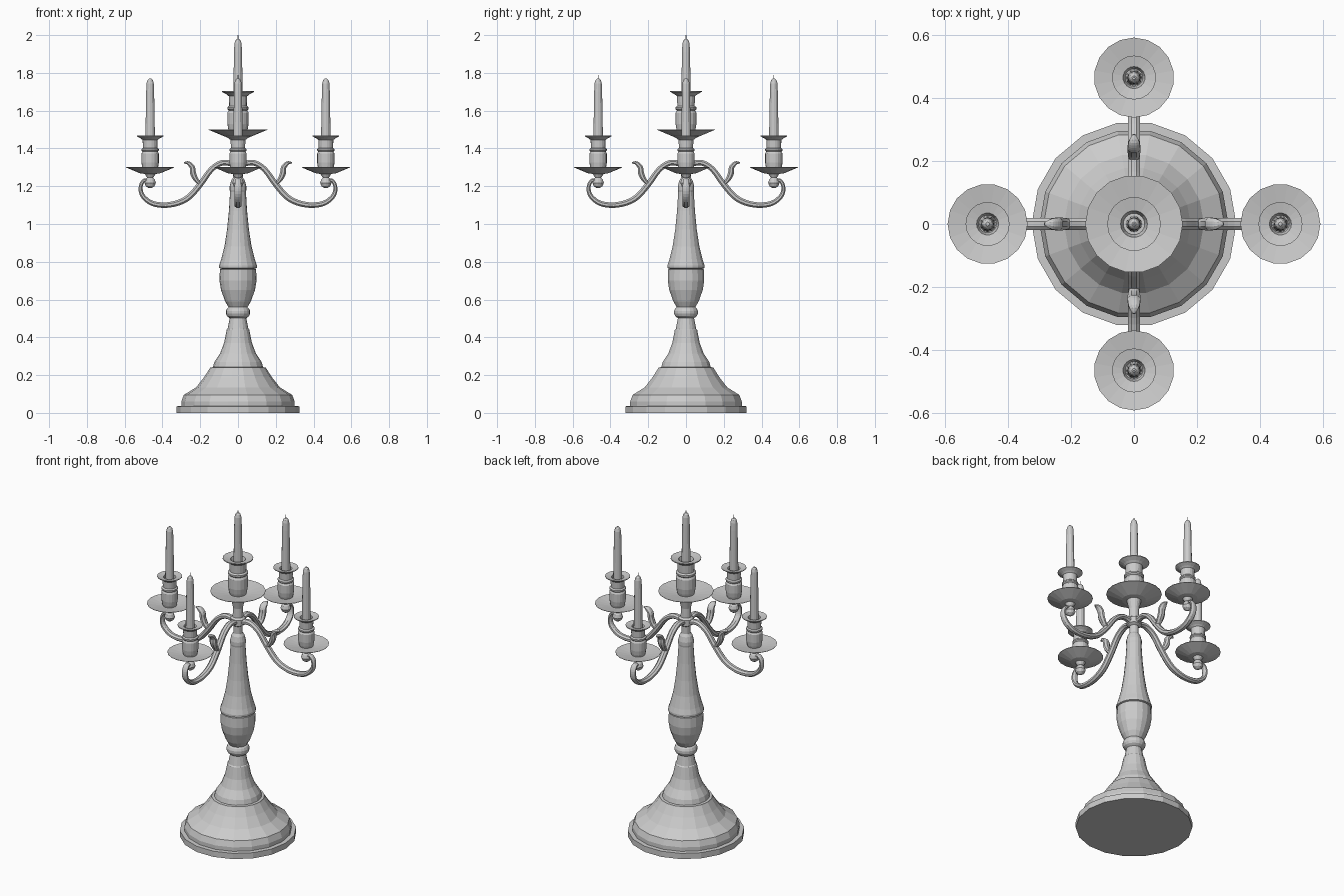
import bpy, bmesh, math
from mathutils import Vector, Matrix

cube = bpy.data.objects.get("Cube")
if cube:
    bpy.data.objects.remove(cube, do_unlink=True)

metal = bpy.data.materials.new("light grey")
metal.use_nodes = True
GREY = (0.6, 0.6, 0.6, 1)
metal.diffuse_color = GREY
metal.node_tree.nodes["Principled BSDF"].inputs["Base Color"].default_value = GREY


def finish(name, bm, matrix=Matrix()):
    bmesh.ops.recalc_face_normals(bm, faces=bm.faces)
    mesh = bpy.data.meshes.new(name)
    bm.to_mesh(mesh)
    bm.free()
    mesh.materials.append(metal)
    obj = bpy.data.objects.new(name, mesh)
    obj.matrix_world = matrix
    bpy.context.collection.objects.link(obj)
    return obj


def bridge(bm, rings):
    for a, b in zip(rings, rings[1:]):
        n = len(a)
        for i in range(n):
            j = (i + 1) % n
            bm.faces.new((a[i], a[j], b[j], b[i]))
    bm.faces.new(rings[0][::-1])
    bm.faces.new(rings[-1])


def lathe(name, profile, sides=18, matrix=Matrix()):
    """Turn (radius, height) points about the z axis."""
    bm = bmesh.new()
    rings = [[bm.verts.new((r * math.cos(math.tau * i / sides),
                            r * math.sin(math.tau * i / sides), z))
              for i in range(sides)] for r, z in profile]
    bridge(bm, rings)
    return finish(name, bm, matrix)


def smooth_path(points, steps=4):
    """Catmull-Rom samples of (x, z, half thickness, half width)."""
    p = [Vector(q) for q in points]
    p = [p[0]] + p + [p[-1]]
    out = []
    for a, b, c, d in zip(p, p[1:], p[2:], p[3:]):
        for k in range(steps):
            t = k / steps
            out.append(0.5 * (2 * b + (c - a) * t + (2 * a - 5 * b + 4 * c - d) * t * t
                              + (3 * b - a - 3 * c + d) * t ** 3))
    return out + [p[-1]]


def sweep(name, points, matrix, sides=8):
    """Oval tube following a path in the xz plane."""
    bm = bmesh.new()
    path = smooth_path(points)
    rings = []
    for i, s in enumerate(path):
        d = path[min(i + 1, len(path) - 1)] - path[max(i - 1, 0)]
        side = Vector((-d[1], 0, d[0])).normalized()
        ring = []
        for k in range(sides):
            a = math.tau * (k + 0.5) / sides
            ring.append(bm.verts.new(Vector((s[0], 0, s[1])) + side * s[2] * math.cos(a)
                                     + Vector((0, s[3] * math.sin(a), 0))))
        rings.append(ring)
    bridge(bm, rings)
    return finish(name, bm, matrix)


# Foot and turned column
lathe("base", [(.325, 0), (.325, .035), (.3, .036), (.3, .06), (.287, .095), (.222, .135),
               (.18, .188), (.15, .235), (.148, .24), (.133, .242), (.125, .27), (.095, .315),
               (.074, .37), (.06, .44), (.055, .445), (.042, .51)])
lathe("column", [(.042, .5), (.058, .512), (.064, .525), (.064, .54), (.058, .553), (.05, .56),
                 (.068, .59), (.09, .65), (.098, .7), (.096, .76), (.088, .763), (.1, .767),
                 (.1, .78), (.09, .81), (.072, .88), (.058, .97), (.048, 1.07), (.042, 1.17),
                 (.044, 1.18), (.044, 1.2), (.036, 1.23), (.026, 1.245), (.026, 1.29),
                 (.042, 1.3), (.042, 1.335), (.03, 1.345), (.028, 1.4), (.04, 1.455),
                 (.04, 1.47)])


# Drip dish, candle cup, candle and wick
def holder(name, x, scale, z0, candle_top, matrix, wick_top=None):
    place = matrix @ Matrix.Translation((x, 0, 0))

    def part(suffix, rz, sides=18):
        lathe(name + suffix, [(r * scale, z0 + z * scale) for r, z in rz], sides, place)

    part("_dish", [(.03, 0), (.055, .004), (.127, .034), (.127, .036), (.045, .022)])
    part("_cup", [(.036, .015), (.042, .035), (.046, .06), (.046, .108), (.04, .118),
                  (.046, .124), (.046, .132), (.038, .138), (.04, .18), (.05, .188),
                  (.07, .199), (.07, .203), (.035, .196), (.028, .17)])
    h = candle_top
    lathe(name + "_candle", [(.026, z0 + .15 * scale), (.021, h - .07), (.019, h - .025),
                             (.014, h - .008), (.006, h)], 12, place)
    if wick_top:
        lathe(name + "_wick", [(.0025, h - .01), (.0015, wick_top)], 4, place)


holder("centre", 0, 1.22, 1.457, 1.98, Matrix(), 2.0)

# Scrolled arms, each with a leaf, a ball and a candle holder
ARM = [(.02, 1.315, .016, .02), (.08, 1.325, .016, .02), (.14, 1.29, .016, .02),
       (.2, 1.21, .017, .02), (.27, 1.135, .017, .02), (.36, 1.102, .016, .02),
       (.45, 1.108, .015, .02), (.505, 1.15, .013, .02), (.515, 1.2, .011, .019),
       (.495, 1.232, .01, .017), (.465, 1.225, .009, .015)]
LEAF = [(.195, 1.205, .008, .012), (.222, 1.235, .014, .02), (.238, 1.27, .017, .022),
        (.242, 1.3, .015, .022), (.262, 1.322, .011, .018), (.285, 1.325, .004, .005)]
for i, side in enumerate(("left", "back", "right", "front")):
    turn = Matrix.Rotation(i * math.pi / 2, 4, 'Z')
    sweep(side + "_arm", ARM, turn)
    # The leaf root springs from the arm and the tip curls outward
    sweep(side + "_leaf", LEAF, turn)
    lathe(side + "_ball", [(.008, 1.19), (.023, 1.2), (.03, 1.217), (.024, 1.236),
                           (.016, 1.245), (.02, 1.25), (.03, 1.268)], 12,
          turn @ Matrix.Translation((.465, 0, 0)))
    holder(side, .465, 1, 1.265, 1.77, turn, 1.79 if i % 2 else None)
